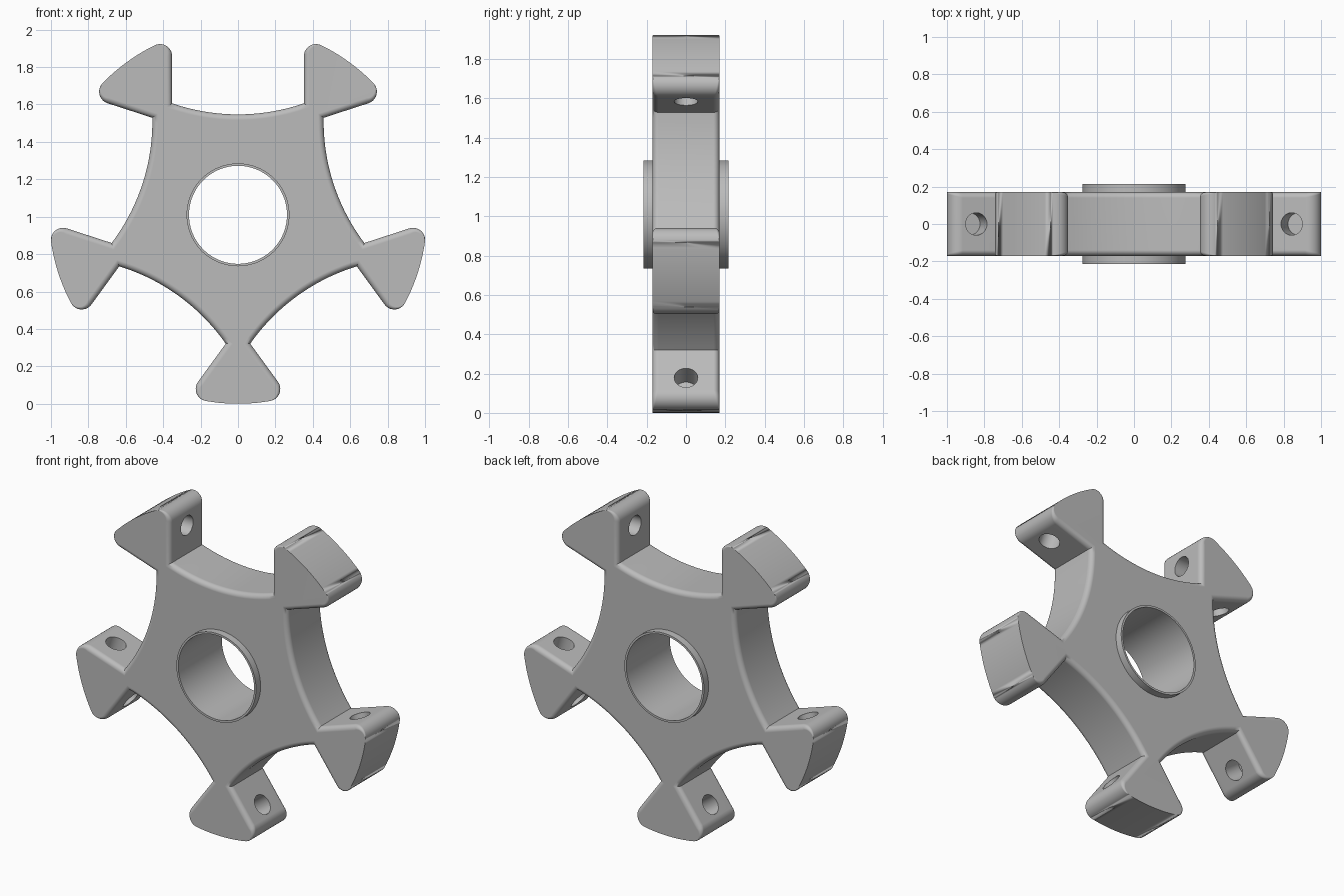
import bpy, bmesh, math
from mathutils import Vector, Matrix

cube = bpy.data.objects.get("Cube")
if cube:
    bpy.data.objects.remove(cube, do_unlink=True)

CENTRE = Vector((0, 0, 1.01))
HALF = 0.17            # half thickness of the body
TIP, CORNER = 1.01, 0.065
WALL = 0.352           # side wall of each pad, in valley coordinates
VALLEY, SWEEP = 0.537, 1.08
FILLET, STEPS = 0.03, 6

grey = bpy.data.materials.new("plain grey")
grey.use_nodes = True
colour = (0.5, 0.5, 0.5, 1)
grey.diffuse_color = colour
grey.node_tree.nodes["Principled BSDF"].inputs["Base Color"].default_value = colour


def make_object(name, bm):
    bmesh.ops.remove_doubles(bm, verts=bm.verts, dist=1e-5)
    bmesh.ops.recalc_face_normals(bm, faces=bm.faces)
    mesh = bpy.data.meshes.new(name)
    bm.to_mesh(mesh)
    bm.free()
    mesh.materials.append(grey)
    ob = bpy.data.objects.new(name, mesh)
    bpy.context.collection.objects.link(ob)
    return ob


def smooth(ob):
    bpy.ops.object.select_all(action='DESELECT')
    ob.select_set(True)
    bpy.context.view_layer.objects.active = ob
    bpy.ops.object.shade_smooth_by_angle(angle=math.radians(30))
    mod = ob.modifiers.new("clean shading", 'WEIGHTED_NORMAL')
    mod.keep_sharp = True


def half_sector():
    """Outline from valley middle to arm tip, as (x, z, fillet size)."""
    pts = []
    end = math.asin(WALL / SWEEP)
    for i in range(15):                       # concave valley
        a = end * i / 14
        pts.append((SWEEP * math.sin(a), VALLEY + SWEEP * (1 - math.cos(a)), FILLET))
    cx = WALL + CORNER
    cz = math.sqrt((TIP - CORNER) ** 2 - cx ** 2)
    stop = math.atan2(cz, cx)
    for i in range(11):                       # rounded pad corner
        a = math.pi + (stop - math.pi) * i / 10
        pts.append((cx + CORNER * math.cos(a), cz + CORNER * math.sin(a), FILLET * (1 - i / 10)))
    arm = math.radians(54)
    for i in range(1, 6):                     # outer arc of the pad
        a = stop + (arm - stop) * i / 5
        pts.append((TIP * math.cos(a), TIP * math.sin(a), 0))
    return pts


# Full star outline, running clockwise
right = half_sector()
sector = [(-x, z, f) for x, z, f in reversed(right[1:])] + right[:-1]
outline = []
for k in range(5):
    turn = Matrix.Rotation(-k * math.tau / 5, 2)
    outline += [(turn @ Vector((x, z)), f) for x, z, f in sector]


def inward(i):
    """Mitred inward direction at an outline point."""
    p = outline[i][0]
    d1 = (p - outline[i - 1][0]).normalized()
    d2 = (outline[(i + 1) % len(outline)][0] - p).normalized()
    n1, n2 = Vector((d1.y, -d1.x)), Vector((d2.y, -d2.x))
    return (n1 + n2) / (1 + n1.dot(n2))


# Star body with rounded rims
bm = bmesh.new()
rings = []
for side in (-1, 1):
    for s in range(STEPS + 1):
        a = (s if side > 0 else STEPS - s) / STEPS * math.pi / 2
        ring = []
        for i, (p, f) in enumerate(outline):
            q = p + inward(i) * f * (1 - math.cos(a))
            ring.append(bm.verts.new(CENTRE + Vector((q.x, side * (HALF - f * (1 - math.sin(a))), q.y))))
        rings.append(ring)
for lo, hi in zip(rings, rings[1:]):
    for i in range(len(lo)):
        j = (i + 1) % len(lo)
        bm.faces.new((lo[i], lo[j], hi[j], hi[i]))
bm.faces.new(rings[0])
bm.faces.new(rings[-1])
body = make_object("star_body", bm)

# Cutter: central bore and two blind holes in each pad
bm = bmesh.new()


def add_cylinder(radius, depth, matrix, sides):
    bmesh.ops.create_cone(bm, cap_ends=True, segments=sides, radius1=radius,
                          radius2=radius, depth=depth, matrix=matrix)


base = Matrix.Translation(CENTRE)
add_cylinder(0.268, 1, base @ Matrix.Rotation(math.pi / 2, 4, 'X'), 96)
for k in range(5):
    for side in (-1, 1):
        place = Matrix.Translation((side * (WALL + 0.035), 0, 0.772))
        add_cylinder(0.06, 0.17, base @ Matrix.Rotation(k * math.tau / 5, 4, 'Y')
                     @ place @ Matrix.Rotation(math.pi / 2, 4, 'Y'), 40)
cutter = make_object("hole_cutter", bm)
cutter.hide_render = True

cut = body.modifiers.new("holes", 'BOOLEAN')
cut.operation, cut.solver, cut.object = 'DIFFERENCE', 'EXACT', cutter
bpy.context.view_layer.objects.active = body
bpy.ops.object.modifier_apply(modifier=cut.name)
bpy.data.objects.remove(cutter, do_unlink=True)
smooth(body)

# Central sleeve that stands proud of both faces
bm = bmesh.new()
profile = [(0.275, -0.215), (0.275, 0.215), (0.262, 0.215), (0.262, -0.215)]
verts = [bm.verts.new((r, y, 0)) for r, y in profile]
edges = [bm.edges.new((verts[i - 1], verts[i])) for i in range(4)]
bmesh.ops.spin(bm, geom=verts + edges, cent=(0, 0, 0), axis=(0, 1, 0),
               angle=math.tau, steps=96, use_merge=True)
bmesh.ops.translate(bm, verts=bm.verts, vec=CENTRE)
smooth(make_object("bore_sleeve", bm))
